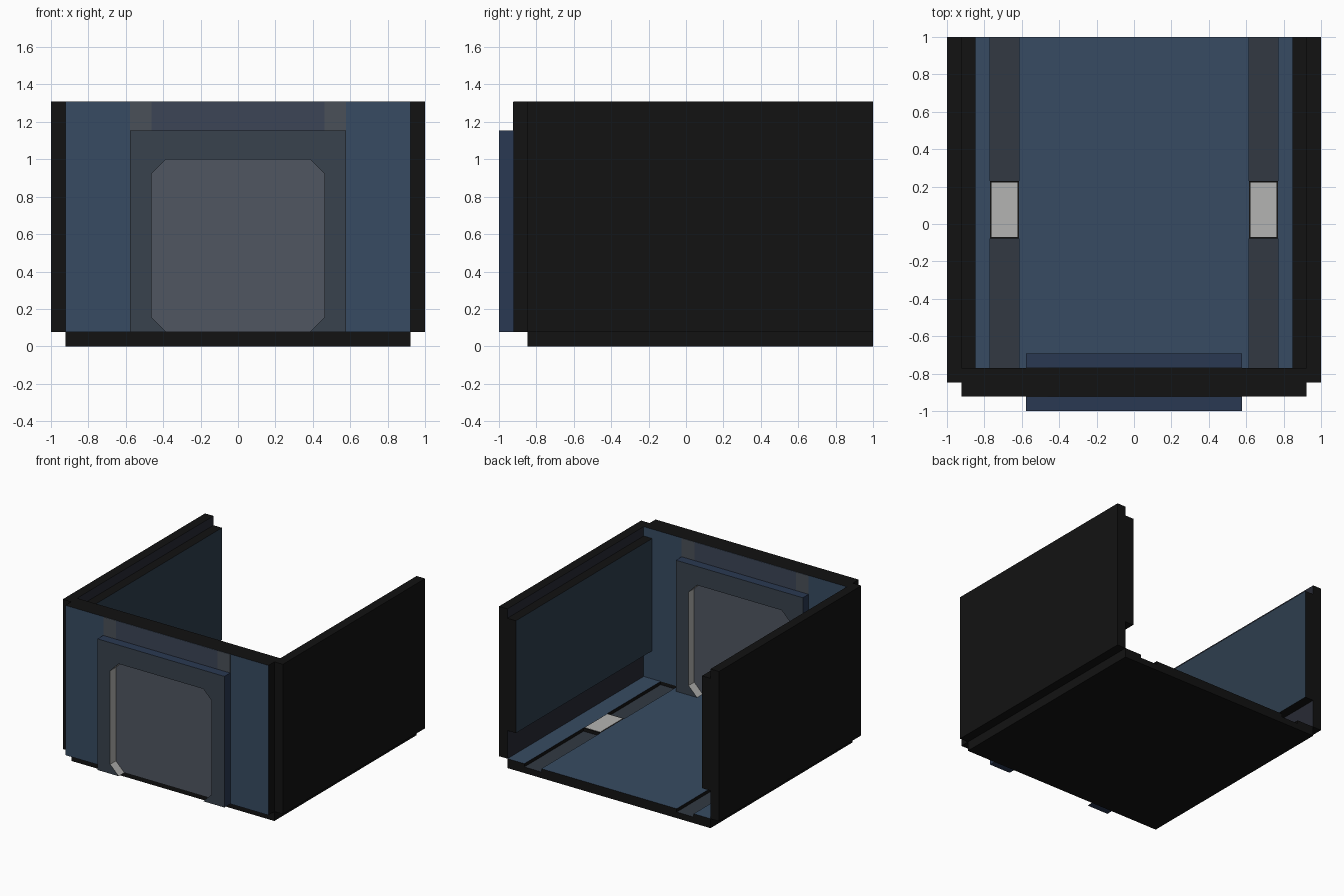
import bpy, bmesh

if "Cube" in bpy.data.objects:
    bpy.data.objects.remove(bpy.data.objects["Cube"])

U = 1 / 13  # the model sits on a grid of 26 units across


def mat(name, r, g, b):
    m = bpy.data.materials.new(name)
    m.diffuse_color = [((c / 255 + 0.055) / 1.055) ** 2.4 for c in (r, g, b)] + [1]
    m.use_nodes = True
    m.node_tree.nodes["Principled BSDF"].inputs["Base Color"].default_value = m.diffuse_color
    return m


BLACK = mat("black", 18, 18, 18)
BLUE = mat("blue", 55, 75, 98)
NAVY = mat("navy", 42, 57, 82)
DARK = mat("dark_lining", 40, 42, 52)
TEAL = mat("panel_teal", 46, 62, 78)
FRAME = mat("frame_grey", 56, 66, 77)
DOOR = mat("door_grey", 80, 86, 97)
TRIM = mat("trim_grey", 74, 80, 88)
TRACK = mat("track_grey", 50, 57, 66)
LIGHT = mat("light_grey", 180, 180, 178)


def extrude(name, pts, y0, y1, mats, rule=lambda n, c: 0):
    """Extrude an xz outline (grid units) from y0 to y1; rule picks a material per face."""
    bm = bmesh.new()
    face = bm.faces.new([bm.verts.new((x * U, y0 * U, z * U)) for x, z in pts])
    ext = bmesh.ops.extrude_face_region(bm, geom=[face])["geom"]
    moved = [v for v in ext if isinstance(v, bmesh.types.BMVert)]
    bmesh.ops.translate(bm, verts=moved, vec=(0, (y1 - y0) * U, 0))
    bmesh.ops.recalc_face_normals(bm, faces=bm.faces)
    for f in bm.faces:
        f.material_index = rule(f.normal, f.calc_center_median() / U)
    me = bpy.data.meshes.new(name)
    bm.to_mesh(me)
    bm.free()
    for m in mats:
        me.materials.append(m)
    ob = bpy.data.objects.new(name, me)
    bpy.context.collection.objects.link(ob)
    return ob


def box(name, x0, x1, y0, y1, z0, z1, mats, rule=lambda n, c: 0):
    return extrude(name, [(x0, z0), (x1, z0), (x1, z1), (x0, z1)], y0, y1, mats, rule)


# Floor with two shallow tracks open at the back
g = 0.65
half = [(8, 1), (8, g), (10, g), (10, 1), (12, 1)]
outline = [(-12, 0), (12, 0)] + half[::-1] + [(-x, z) for x, z in half]
extrude("floor", outline, -10, 13, [BLACK, BLUE, TRACK],
        lambda n, c: 0 if n.z < 0.5 else (2 if c.z < 0.9 else 1))
box("floor_front_edge", -12, 12, -11, -10, 0, 1, [BLACK])

# Side walls, raised inner panels and floor lights, left and right
for side, s in (("left", -1), ("right", 1)):
    def inward(n, c, s=s):
        return int(n.x * s < -0.5)
    box(side + "_wall", s * 12, s * 13, -11, 13, 1, 17, [BLACK, DARK], inward)
    box(side + "_wall_panel", s * 11, s * 12, -10, 13, 4, 16, [BLACK, TEAL], inward)
    box(side + "_light_surround", s * 8, s * 10, -1, 3, g, 1, [BLACK])
    box(side + "_light", s * 8.1, s * 9.9, -0.9, 2.9, g, 1.03, [LIGHT])

# Front wall
box("front_wall", -12, 12, -12, -10, 1, 17, [BLACK, BLUE], lambda n, c: int(abs(n.y) > 0.5))

# Door surround, door leaf and lintel trim on both faces of the front wall
opening = [(5, 1), (6, 2), (6, 13 - 1), (5, 13)]
arch = opening + [(-x, z) for x, z in opening[::-1]]
frame = [(-7.5, 1), (-7.5, 15), (7.5, 15), (7.5, 1)] + arch


def frame_rule(n, c):
    if abs(n.y) > 0.5:
        return 0
    return 2 if abs(c.x) < 7 and 1.01 < c.z < 14 else 1


for where, y, d in (("outer", -12, -1), ("inner", -10, 1)):
    extrude(where + "_door_frame", frame, y, y + d, [FRAME, NAVY, LIGHT], frame_rule)
    extrude(where + "_door", arch, y, y + d * 0.04, [DOOR])
    box(where + "_lintel", -6, 6, y, y + d * 0.03, 15, 16.98, [mat("lintel", 60, 69, 86)])
    for s in (-1, 1):
        box(where + "_lintel_trim", s * 6, s * 7.5, y, y + d * 0.03, 15, 16.98, [TRIM])
